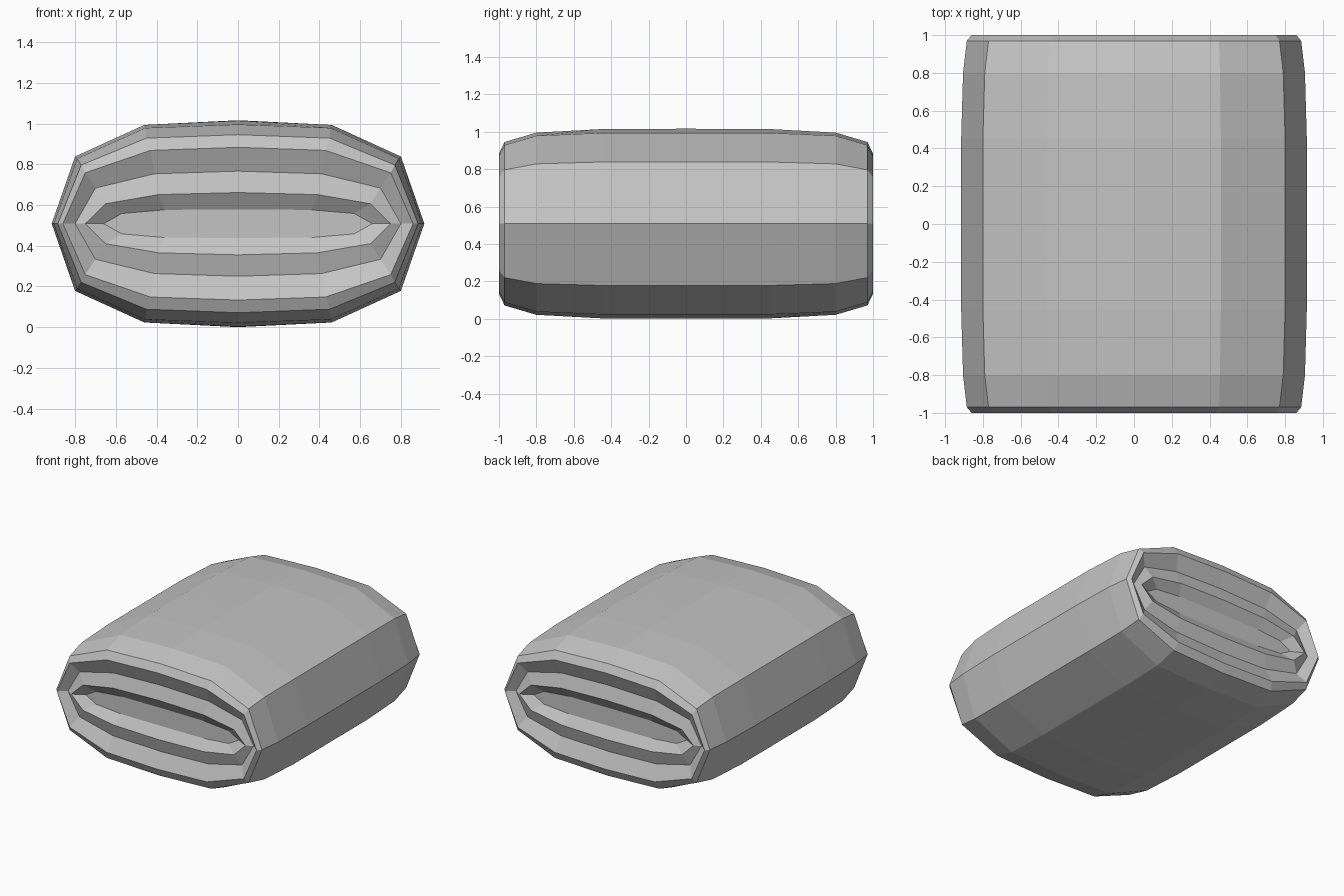
import bpy, bmesh

cube = bpy.data.objects.get("Cube")
if cube:
    bpy.data.objects.remove(cube, do_unlink=True)

grey = bpy.data.materials.new("plain grey")
grey.use_nodes = True
colour = (0.55, 0.55, 0.55, 1)
grey.diffuse_color = colour
grey.node_tree.nodes["Principled BSDF"].inputs["Base Color"].default_value = colour

MID = 0.508

# Rings from the middle to the end: y, tip x, corner (x, z), shoulder (x, z), crown z
RINGS = [
    (0.00, 0.915, 0.80, 0.330, 0.46, 0.485, 0.508),
    (0.45, 0.915, 0.80, 0.330, 0.46, 0.485, 0.506),
    (0.80, 0.905, 0.79, 0.320, 0.455, 0.470, 0.487),
    (0.97, 0.885, 0.77, 0.288, 0.45, 0.420, 0.437),
    (1.00, 0.86, 0.75, 0.250, 0.43, 0.360, 0.375),
    (0.95, 0.80, 0.70, 0.175, 0.41, 0.245, 0.258),
    (0.98, 0.75, 0.65, 0.098, 0.39, 0.143, 0.153),
    (0.93, 0.66, 0.57, 0.050, 0.36, 0.068, 0.070),
]


def add_ring(bm, ring, side):
    y, tip, cx, cz, sx, sz, crown = ring
    upper = [(tip, 0), (cx, cz), (sx, sz), (0, crown), (-sx, sz), (-cx, cz)]
    outline = upper + [(-x, -z) for x, z in upper]
    return [bm.verts.new((x, side * y, MID + z)) for x, z in outline]


# Padded body with ridged, slotted ends
bm = bmesh.new()
loops = [add_ring(bm, r, -1) for r in reversed(RINGS)]
loops += [add_ring(bm, r, 1) for r in RINGS[1:]]
for a, b in zip(loops, loops[1:]):
    for i in range(len(a)):
        j = (i + 1) % len(a)
        bm.faces.new((a[i], a[j], b[j], b[i]))

# Slot floors
bm.faces.new(loops[0])
bm.faces.new(loops[-1])
bmesh.ops.recalc_face_normals(bm, faces=bm.faces[:])

mesh = bpy.data.meshes.new("padded_body")
bm.to_mesh(mesh)
bm.free()
mesh.materials.append(grey)
body = bpy.data.objects.new("padded_body", mesh)
bpy.context.collection.objects.link(body)
